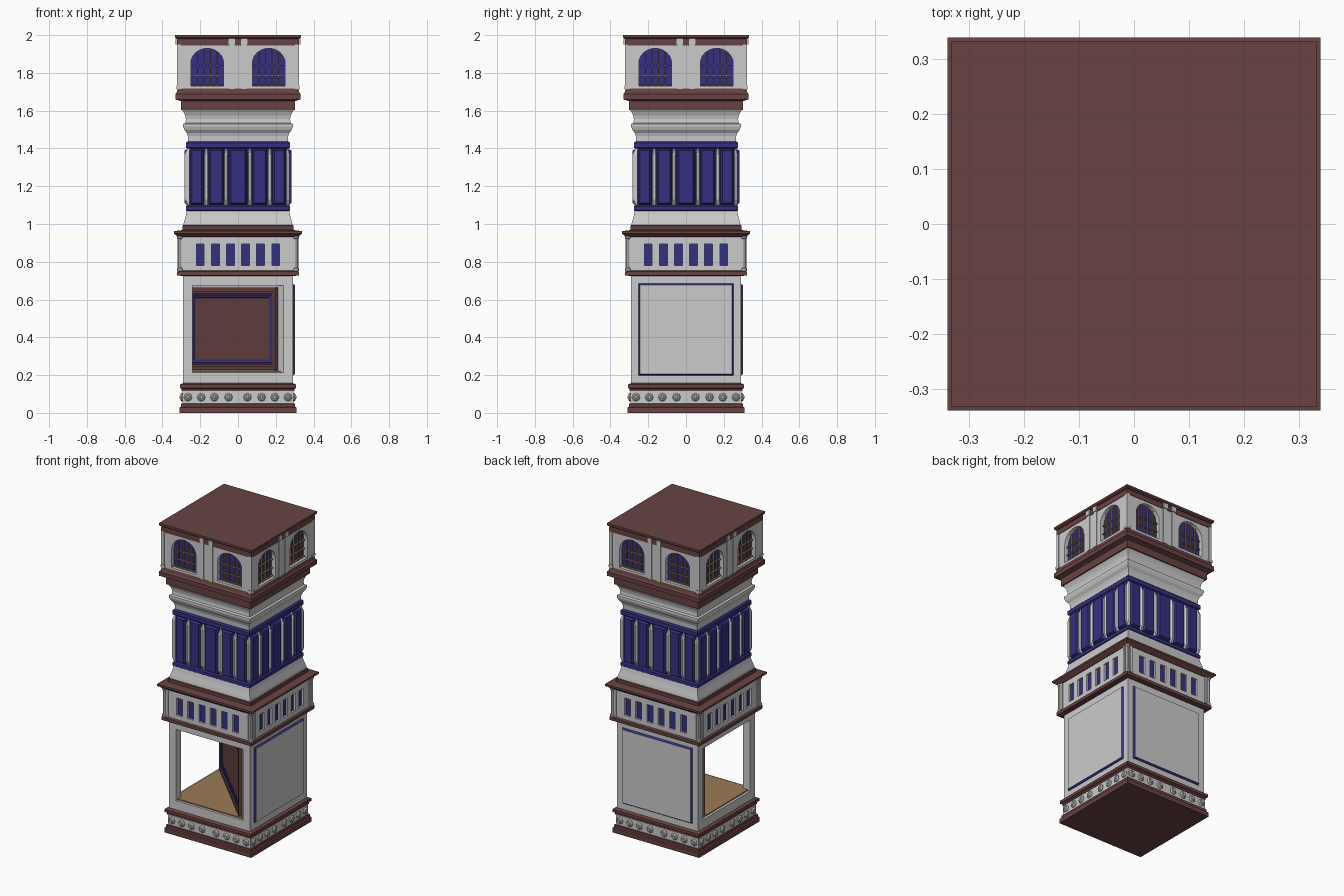
import bpy, bmesh
from math import pi, cos, sin, sqrt
from mathutils import Matrix, Vector

if "Cube" in bpy.data.objects:
    bpy.data.objects.remove(bpy.data.objects["Cube"])

RED, BLUE = (0.14, 0.055, 0.055, 1), (0.035, 0.03, 0.22, 1)
TAN, GREY = (0.33, 0.2, 0.09, 1), None
ALL = (0, 1, 2, 3)          # quarter turns: front, right, back, left
mats = {}


def finish(name, bm, color=GREY, sides=(0,), smooth=False):
    """Repeat the front-face geometry on the given sides and make an object."""
    src = bpy.data.meshes.new(name)
    bmesh.ops.recalc_face_normals(bm, faces=bm.faces)
    bm.to_mesh(src)
    bm.free()
    out = bmesh.new()
    for k in sides:
        part = src.copy()
        part.transform(Matrix.Rotation(k * pi / 2, 4, 'Z'))
        out.from_mesh(part)
        bpy.data.meshes.remove(part)
    out.to_mesh(src)
    out.free()
    ob = bpy.data.objects.new(name, src)
    bpy.context.collection.objects.link(ob)
    if color:
        if color not in mats:
            mats[color] = bpy.data.materials.new("paint")
            mats[color].diffuse_color = color
        src.materials.append(mats[color])
    if smooth:
        for p in src.polygons:
            p.use_smooth = True
    return ob


def loft(bm, rings):
    """Skin equal-length rings of points and cap both ends."""
    vs = [[bm.verts.new(p) for p in r] for r in rings]
    n = len(vs[0])
    for a, b in zip(vs, vs[1:]):
        for i in range(n):
            bm.faces.new((a[i], a[(i + 1) % n], b[(i + 1) % n], b[i]))
    bm.faces.new(vs[0])
    bm.faces.new(vs[-1])


def square_tier(name, profile, color=GREY):
    """Square tower section from (half width, z) points."""
    bm = bmesh.new()
    loft(bm, [[(-h, -h, z), (h, -h, z), (h, h, z), (-h, h, z)] for h, z in profile])
    return finish(name, bm, color)


def box(bm, x0, x1, y0, y1, z0, z1):
    loft(bm, [[(x0, y0, z), (x1, y0, z), (x1, y1, z), (x0, y1, z)] for z in (z0, z1)])


def bevel_panel(bm, x0, x1, z0, z1, y_back, y_front, inset):
    """Raised panel on the front face with sloping edges."""
    loft(bm, [[(x0 + i, y, z0 + i), (x1 - i, y, z0 + i), (x1 - i, y, z1 - i), (x0 + i, y, z1 - i)]
              for y, i in ((y_back, 0), (y_front, inset))])


def prism(bm, pts, z0, z1):
    loft(bm, [[(x, y, z) for x, y in pts] for z in (z0, z1)])


def carve(target, cutter):
    cutter.hide_render = True
    cutter.hide_viewport = True
    m = target.modifiers.new("recesses", 'BOOLEAN')
    m.object, m.operation, m.solver = cutter, 'DIFFERENCE', 'EXACT'


# base mouldings with rosette band
square_tier("base_plinth", [(.31, 0), (.31, .028), (.302, .032), (.302, .048), (.29, .052)], RED)
square_tier("rosette_band", [(.295, .05), (.295, .118)])
square_tier("base_cap", [(.298, .115), (.298, .126), (.308, .132), (.308, .15), (.292, .157)], RED)
bm = bmesh.new()
for x in (.05, .125, .195, .265):
    for s in (-1, 1):
        loft(bm, [[(s * x + r * cos(a * pi / 4), y, .083 + r * sin(a * pi / 4)) for a in range(8)]
                  for r, y in ((.022, -.29), (.022, -.299), (.016, -.305), (.010, -.305), (.007, -.309))])
finish("rosettes", bm, GREY, ALL)

# display room: open on the front and left, diagonal wall behind
square_tier("room_sill", [(.29, .155), (.29, .215)])
square_tier("room_lintel", [(.29, .675), (.29, .73)])
bm = bmesh.new()
box(bm, -.29, -.24, -.29, -.24, .215, .675)
finish("room_corner_post", bm)
bm = bmesh.new()
prism(bm, [(.24, -.29), (.29, -.29), (.29, .29), (-.29, .29), (-.29, .24)], .215, .675)
finish("room_solid_half", bm)
bm = bmesh.new()
prism(bm, [(-.24, -.275), (.225, -.275), (-.275, .225), (-.275, -.24), (-.24, -.24)], .21, .222)
finish("room_floor", bm, TAN)

# diagonal wall panelling, built facing front then turned 45 degrees to face front left
turn = Matrix.Translation((-.025, -.025, 0)) @ Matrix.Rotation(-pi / 4, 4, 'Z')


def wall_frame(name, u, z0, z1, w, depth, color):
    bm = bmesh.new()
    for a in ((-u, u, z0, z0 + w), (-u, u, z1 - w, z1), (-u, -u + w, z0, z1), (u - w, u, z0, z1)):
        bevel_panel(bm, *a, .01, -depth, .002)
    finish(name, bm, color).matrix_world = turn


bm = bmesh.new()
box(bm, -.335, .335, -.006, .01, .225, .66)
finish("diagonal_wall", bm, RED).matrix_world = turn
wall_frame("wall_outer_frame", .335, .225, .665, .024, .02, RED)
wall_frame("wall_blue_frame", .309, .255, .637, .012, .015, BLUE)
wall_frame("wall_inner_frame", .295, .27, .622, .014, .011, BLUE)

# blue-edged panels on the right and back
bm = bmesh.new()
bevel_panel(bm, -.255, .255, .193, .689, -.285, -.300, .012)
finish("side_panel_edges", bm, BLUE, (1, 2))
bm = bmesh.new()
box(bm, -.243, .243, -.301, -.29, .205, .677)
finish("side_panel_faces", bm, GREY, (1, 2))

# niche storey
square_tier("niche_base_moulding", [(.30, .725), (.322, .728), (.322, .748), (.31, .755)], RED)
niche_tier = square_tier("niche_storey", [(.312, .75), (.312, .945)])
cut, panes = bmesh.new(), bmesh.new()
for i in range(6):
    x = -.2 + .08 * i
    box(cut, x - .021, x + .021, -.35, -.297, .78, .893)
    box(panes, x - .021, x + .021, -.299, -.29, .78, .893)
carve(niche_tier, finish("niche_cutter", cut, GREY, ALL))
finish("niche_panes", panes, BLUE, ALL)
bm = bmesh.new()
for s in (-1, 1):
    loft(bm, [[(s * .308 + r * cos(a * pi / 4), -.308 + r * sin(a * pi / 4), z) for a in range(8)]
              for r, z in ((.015, .75), (.015, .765), (.011, .77), (.011, .92), (.015, .925), (.015, .945))])
    box(bm, s * .285 - .008, s * .285 + .008, -.318, -.3, .755, .935)
finish("corner_columns", bm, GREY, ALL)
square_tier("niche_cornice", [(.315, .93), (.325, .938), (.34, .95), (.34, .962), (.30, .967),
                              (.295, .97), (.295, .99), (.288, .995)], RED)

# flared foot and blue panelled shaft
square_tier("shaft_flare", [(.29, .99), (.286, 1.01), (.276, 1.045), (.27, 1.075)])
square_tier("shaft_lower_band", [(.268, 1.068), (.276, 1.073), (.276, 1.093), (.268, 1.1)], BLUE)
square_tier("shaft_core", [(.262, 1.09), (.262, 1.41)], BLUE)
square_tier("shaft_upper_band", [(.265, 1.397), (.276, 1.405), (.276, 1.43), (.268, 1.438)], BLUE)
bm, posts = bmesh.new(), bmesh.new()
for x, w in ((-.218, .036), (-.115, .04), (0, .048), (.115, .04), (.218, .036)):
    bevel_panel(bm, x - w, x + w, 1.1, 1.4, -.26, -.282, .01)
finish("shaft_panels", bm, BLUE, ALL)
for x in (-.168, -.063, .063, .168, .264):
    w = .011
    loft(posts, [[(x - w * t, -.258, z), (x - w * t, y, z), (x - w * t * .5, y - .008 * t, z),
                  (x + w * t * .5, y - .008 * t, z), (x + w * t, y, z), (x + w * t, -.258, z)]
                 for z, t, y in ((1.1, 1, -.262), (1.13, 1, -.276), (1.365, 1, -.276), (1.405, .3, -.262))])
finish("shaft_posts", posts, GREY, ALL)

# neck mouldings
square_tier("neck", [(.264, 1.435), (.266, 1.465), (.272, 1.483), (.284, 1.498), (.29, 1.515), (.29, 1.53),
                     (.278, 1.535), (.276, 1.555), (.28, 1.575), (.288, 1.592), (.297, 1.605)])
square_tier("upper_cornice", [(.303, 1.603), (.303, 1.65), (.315, 1.655), (.332, 1.66), (.332, 1.688),
                              (.325, 1.695), (.32, 1.717)], RED)

# window storey
storey = square_tier("window_storey", [(.32, 1.712), (.32, 1.95)])


def arch(cx, w, z0, spring, top):
    ring = [(cx - w, z0), (cx + w, z0)]
    return ring + [(cx + w * cos(a * pi / 12), spring + (top - spring) * sin(a * pi / 12)) for a in range(13)]


cut, panes, bars = bmesh.new(), bmesh.new(), bmesh.new()
for cx in (-.163, .163):
    for bm, ys in ((cut, (-.36, -.292)), (panes, (-.294, -.28))):
        loft(bm, [[(x, y, z) for x, z in arch(cx, .087, 1.73, 1.85, 1.93)] for y in ys])
    for u in (-.052, -.017, .017, .052):
        top = 1.85 + .08 * sqrt(1 - (u / .087) ** 2)
        box(bars, cx + u - .003, cx + u + .003, -.303, -.292, 1.73, top)
    for z in (1.735, 1.785, 1.84):
        box(bars, cx - .087, cx + .087, -.305, -.292, z - .003, z + .003)
carve(storey, finish("window_cutter", cut, GREY, ALL))
finish("window_panes", panes, BLUE, ALL)
finish("window_bars", bars, TAN, ALL)

# slim pilasters with brackets under the roof
bm = bmesh.new()
for s in (-1, 1):
    box(bm, s * .032 - .014, s * .032 + .014, -.324, -.31, 1.715, 1.95)
    box(bm, s * .032 - .017, s * .032 + .017, -.33, -.31, 1.95, 1.982)
    box(bm, s * .312 - .011, s * .312 + .011, -.323, -.31, 1.715, 1.95)
    box(bm, s * .312 - .014, s * .312 + .014, -.326, -.31, 1.715, 1.732)
finish("pilasters_and_brackets", bm, GREY, ALL)
square_tier("roof_frieze", [(.323, 1.945), (.323, 1.975), (.318, 1.985)], RED)
square_tier("roof_slab", [(.325, 1.98), (.333, 1.987), (.333, 2.0)], RED)

for m in bpy.data.materials:
    if m.users and not m.is_grease_pencil:
        m.use_nodes = True
        m.node_tree.nodes["Principled BSDF"].inputs["Base Color"].default_value = m.diffuse_color
